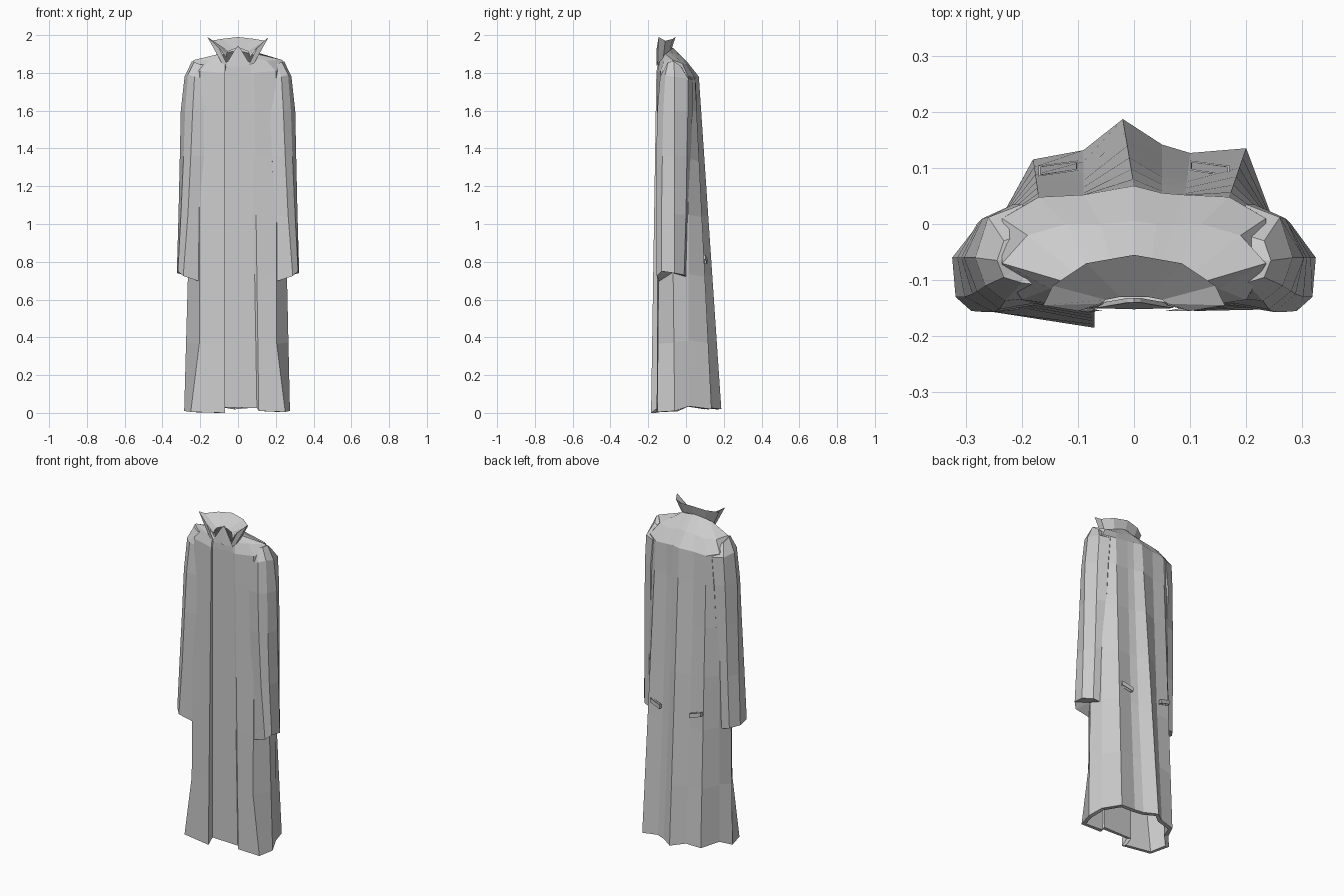
import bpy
from mathutils import Vector


def loft(name, rings, closed=True, thick=0.012, flip=False):
    """Skin a stack of equal-length point rings and give the cloth thickness."""
    n = len(rings[0])
    verts = [tuple(p) for r in rings for p in r]
    faces = []
    for k in range(len(rings) - 1):
        for i in range(n if closed else n - 1):
            j = (i + 1) % n
            f = (k * n + i, k * n + j, (k + 1) * n + j, (k + 1) * n + i)
            faces.append(f[::-1] if flip else f)
    me = bpy.data.meshes.new(name)
    me.from_pydata(verts, [], faces)
    ob = bpy.data.objects.new(name, me)
    bpy.context.collection.objects.link(ob)
    if thick:
        m = ob.modifiers.new("cloth", "SOLIDIFY")
        m.thickness = thick
        m.offset = -1
    return ob


def mix(a, b, t):
    return [Vector(p).lerp(Vector(q), t) for p, q in zip(a, b)]


def shrunk(ring, shift):
    """A tiny copy of a ring at its centre, used to close a tube."""
    c = sum((Vector(p) for p in ring), Vector()) / len(ring)
    return [tuple(c + (Vector(p) - c) * .02 + Vector(shift)) for p in ring]


# Coat body: hem outline, chest outline and neck outline, front edge overlapping
hem = [(-.07, -.145, .03), (.10, -.145, .025), (.11, -.155, .01), (.25, -.152, .005),
       (.275, -.06, .01), (.245, .015, .035), (.20, .135, .02), (.10, .135, .03),
       (.05, .15, .025), (-.02, .187, .02), (-.09, .14, .03), (-.18, .115, .02),
       (-.235, .015, .035), (-.285, -.04, .01), (-.25, -.157, .005), (-.07, -.185, .0)]
chest = [(-.07, -.147, 1.80), (.07, -.147, 1.80), (.085, -.152, 1.80), (.20, -.135, 1.81),
         (.235, -.08, 1.82), (.235, .01, 1.785), (.17, .048, 1.77), (.09, .052, 1.775),
         (.05, .055, 1.78), (0, .068, 1.78), (-.09, .052, 1.775), (-.17, .048, 1.77),
         (-.235, .01, 1.785), (-.235, -.08, 1.82), (-.20, -.135, 1.81), (-.07, -.157, 1.80)]
yoke = [(-.06, -.145, 1.85), (.06, -.145, 1.85), (.08, -.14, 1.86), (.15, -.115, 1.865),
        (.235, -.07, 1.868), (.19, -.02, 1.85), (.12, 0, 1.845), (.07, .0, 1.855),
        (.04, .0, 1.86), (0, .005, 1.86), (-.06, .0, 1.855), (-.12, 0, 1.845),
        (-.19, -.02, 1.85), (-.235, -.07, 1.868), (-.15, -.115, 1.865), (-.07, -.15, 1.85)]
neck = [(-.05, -.14, 1.86), (.05, -.14, 1.86), (.065, -.14, 1.86), (.09, -.125, 1.88),
        (.10, -.11, 1.90), (.095, -.095, 1.91), (.08, -.085, 1.92), (.05, -.075, 1.925),
        (.03, -.07, 1.93), (0, -.07, 1.935), (-.04, -.075, 1.93), (-.08, -.085, 1.92),
        (-.095, -.095, 1.91), (-.10, -.11, 1.90), (-.09, -.125, 1.88), (-.06, -.14, 1.86)]
rings = [mix(hem, chest, t) for t in (0, .2, .4, .58, .75, .9, 1)]
# pleats on the back, strongest low down, and front panels narrowing upward
for k, r in enumerate(rings[:6]):
    d = .014 * (1 - abs(k - 2) / 5)
    for i in (7, 8, 10):
        r[i].y -= d
    if k:
        r[3].x, r[14].x = .205, -.205
loft("coat_body", rings + [yoke, neck], thick=.024)

# Sleeves: eight-sided tubes from shoulder cap to a recessed cuff
arm = [
    [(.20, -.14, .695), (.29, -.155, .725), (.318, -.13, .75), (.324, -.06, .74),
     (.285, -.01, .73), (.24, .0, .72), (.205, -.02, .71), (.19, -.08, .70)],
    [(.195, -.14, 1.05), (.265, -.157, 1.05), (.302, -.13, 1.05), (.315, -.06, 1.05),
     (.28, .0, 1.05), (.23, .01, 1.05), (.20, -.01, 1.05), (.19, -.08, 1.05)],
    [(.18, -.145, 1.36), (.25, -.157, 1.36), (.288, -.125, 1.36), (.308, -.06, 1.36),
     (.275, .005, 1.36), (.22, .025, 1.36), (.19, .0, 1.36), (.185, -.08, 1.36)],
    [(.17, -.14, 1.6), (.24, -.152, 1.6), (.28, -.12, 1.6), (.303, -.06, 1.6),
     (.27, .01, 1.6), (.215, .035, 1.6), (.18, .01, 1.6), (.18, -.08, 1.6)],
    [(.17, -.13, 1.76), (.23, -.137, 1.78), (.265, -.11, 1.79), (.283, -.06, 1.78),
     (.26, .012, 1.77), (.20, .035, 1.765), (.17, .01, 1.77), (.17, -.08, 1.77)],
    [(.15, -.11, 1.845), (.20, -.105, 1.845), (.232, -.095, 1.857), (.244, -.065, 1.862),
     (.232, -.03, 1.838), (.17, -.01, 1.81), (.15, -.03, 1.82), (.14, -.08, 1.83)],
]
arm = [shrunk(arm[0], (0, 0, .02))] + arm + [shrunk(arm[-1], (0, 0, 0))]
for side, s in (("right", 1), ("left", -1)):
    loft(side + "_sleeve", [[(s * x, y, z) for x, y, z in r] for r in arm],
         thick=0, flip=s < 0)


def both(half):
    """Mirror a left-hand chain ending on the centre line."""
    return half + [(-x, y, z) for x, y, z in half[-2::-1]]


# Standing collar with flared wing tips; the lining slopes down to the throat
base = both([(-.055, -.155, 1.84), (-.085, -.15, 1.85), (-.10, -.12, 1.88),
             (-.07, -.085, 1.92), (0, -.075, 1.93)])
rim = both([(-.10, -.155, 1.93), (-.162, -.145, 1.99), (-.145, -.11, 1.97),
            (-.085, -.07, 1.98), (0, -.055, 1.99)])
lining = both([(-.06, -.145, 1.88), (-.06, -.142, 1.90), (-.05, -.135, 1.915),
               (-.025, -.13, 1.925), (0, -.13, 1.93)])
loft("collar", [base, rim, lining], closed=False, thick=0)

# Pointed inner front closing the throat
loft("throat_panel", [[(-.07, -.15, 1.835), (0, -.152, 1.835), (.07, -.15, 1.835)],
                      [(-.012, -.14, 1.93), (0, -.14, 1.94), (.012, -.14, 1.93)]],
     closed=False, thick=.008)

# Small belt tabs on the back
for side, s in (("right", 1), ("left", -1)):
    pts = [(.10, .095), (.17, .085), (.17, .104), (.10, .113)]
    loft(side + "_back_tab", [[(s * x, y, z + .3 * (x - .1)) for x, y in pts]
                              for z in (.79, .815)], thick=.004, flip=s < 0)
